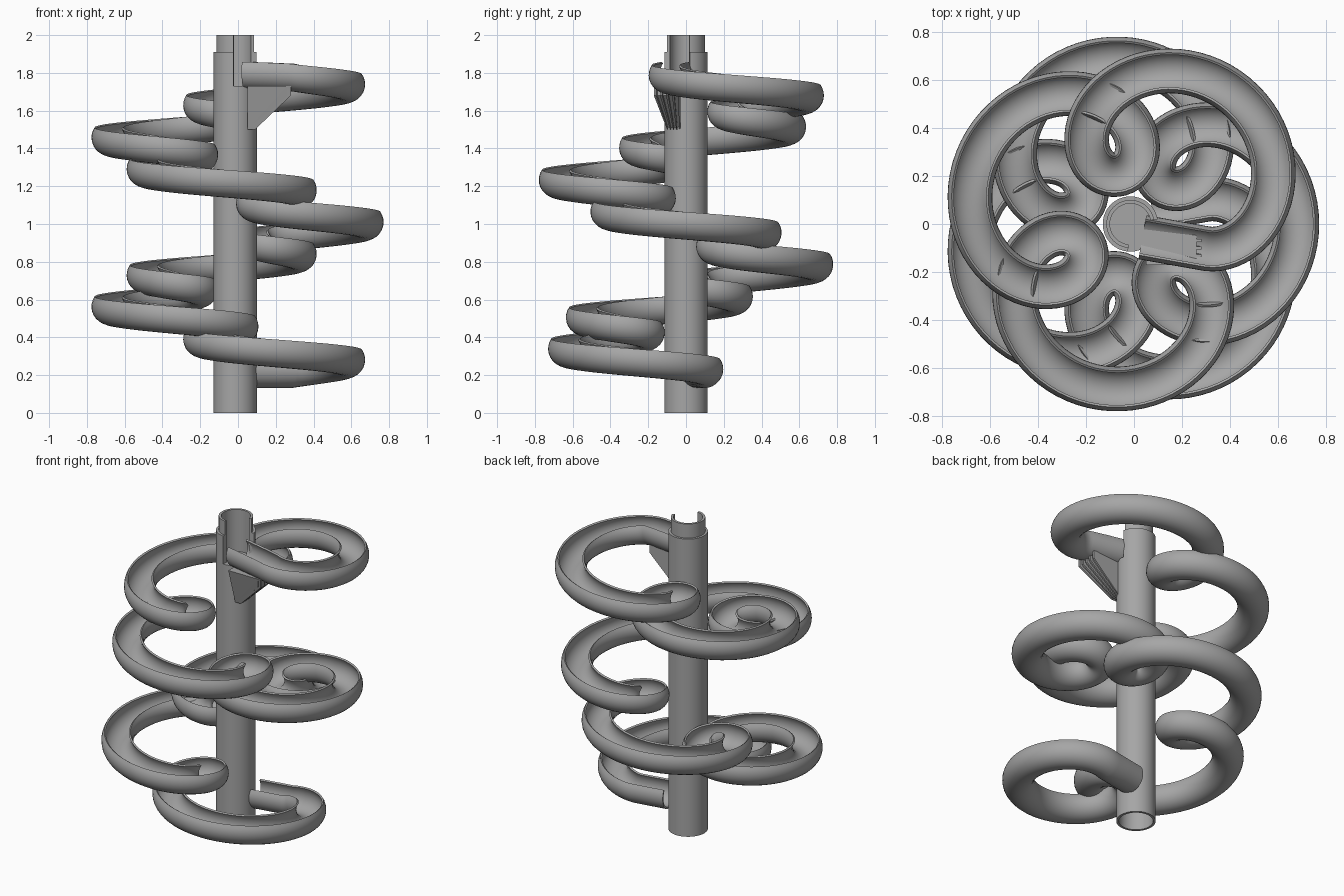
import bpy, bmesh, math
from mathutils import Vector

if "Cube" in bpy.data.objects:
    bpy.data.objects.remove(bpy.data.objects["Cube"], do_unlink=True)

grey = bpy.data.materials.new("plain grey")
grey.use_nodes = True
COLOUR = (0.38, 0.38, 0.38, 1)
grey.diffuse_color = COLOUR
grey.node_tree.nodes["Principled BSDF"].inputs["Base Color"].default_value = COLOUR

AXIS_X = -0.015          # the column stands slightly off centre
BIG, SMALL, TUBE, WALL = 0.453, 0.24, 0.093, 0.011
LOBES, DROP, MID_Z = 7, 0.232, 1.01


def finish(name, bm, smooth=True):
    bmesh.ops.recalc_face_normals(bm, faces=bm.faces)
    mesh = bpy.data.meshes.new(name)
    bm.to_mesh(mesh)
    bm.free()
    obj = bpy.data.objects.new(name, mesh)
    bpy.context.collection.objects.link(obj)
    mesh.materials.append(grey)
    if smooth:
        bpy.ops.object.select_all(action='DESELECT')
        obj.select_set(True)
        bpy.context.view_layer.objects.active = obj
        bpy.ops.object.shade_smooth_by_angle(angle=math.radians(35))
    return obj


def bridge(bm, rings, closed):
    """Skin a list of closed vertex rings, with end caps if open."""
    n = len(rings[0])
    pairs = list(zip(rings, rings[1:]))
    if closed:
        pairs.append((rings[-1], rings[0]))
    for a, b in pairs:
        for i in range(n):
            j = (i + 1) % n
            bm.faces.new((a[i], a[j], b[j], b[i]))
    if not closed:
        bm.faces.new(rings[0])
        bm.faces.new(rings[-1])


def pipe(name, outer, inner, z0, z1, start=0, sweep=360, steps=64):
    """Hollow cylinder, or a C-shaped shell when sweep is under 360."""
    bm = bmesh.new()
    full = sweep == 360
    rings = []
    for i in range(steps if full else steps + 1):
        a = math.radians(start + sweep * i / steps)
        rings.append([bm.verts.new((AXIS_X + r * math.cos(a), r * math.sin(a), z))
                      for r, z in ((outer, z0), (outer, z1), (inner, z1), (inner, z0))])
    bridge(bm, rings, full)
    return finish(name, bm)


# column, with a slot at the top where the track leaves
pipe("column", 0.115, 0.1, 0, 1.73)
pipe("column_top", 0.115, 0.1, 1.73, 1.91, 10, 255)
pipe("collar", 0.1, 0.085, 1.7, 2.0, 10, 255)

bm = bmesh.new()
bmesh.ops.create_cone(bm, cap_ends=True, segments=48, radius1=0.1, radius2=0.1, depth=0.02)
bmesh.ops.translate(bm, verts=bm.verts, vec=(AXIS_X, 0, 1.72))
finish("column_floor", bm)

# looping track path: a circle riding on a circle, sinking steadily
path = []
STEPS, TRIM = 480, 12
turn = 720
for i in range(STEPS + 1):
    deg = TRIM + (turn - 2 * TRIM) * i / STEPS
    p = math.radians(deg)
    path.append(Vector((BIG * math.cos(p) - SMALL * math.cos(4.5 * p),
                        BIG * math.sin(p) - SMALL * math.sin(4.5 * p),
                        MID_Z + DROP * LOBES * (0.5 - deg / turn))))
top_z, low_z = path[0].z, path[-1].z
path = ([Vector((0.05, -0.055, top_z + 0.01)), Vector((0.2, -0.082, top_z + 0.005))]
        + path + [Vector((0.2, 0.082, low_z)), Vector((0.09, 0.062, low_z))])

# open channel section: outer arc then inner arc back
LIP, ARC = math.radians(35), 20
angles = [math.pi - LIP + (math.pi + 2 * LIP) * i / ARC for i in range(ARC + 1)]
section = [(TUBE * math.cos(a), TUBE * math.sin(a)) for a in angles]
section += [((TUBE - WALL) * math.cos(a), (TUBE - WALL) * math.sin(a)) for a in reversed(angles)]

bm = bmesh.new()
rings = []
for i, point in enumerate(path):
    ahead = path[min(i + 1, len(path) - 1)] - path[max(i - 1, 0)]
    side = Vector((ahead.y, -ahead.x, 0)).normalized()
    base = point + Vector((AXIS_X, 0, 0))
    rings.append([bm.verts.new(base + side * u + Vector((0, 0, v))) for u, v in section])
bridge(bm, rings, False)
finish("spiral_track", bm)


# bracket wedge under the first stretch of track
def wedge(name, y0, y1, foot0, foot1, reach, foot_z):
    bm = bmesh.new()
    rings = []
    for y, foot in ((y0, foot0), (y1, foot1)):
        rings.append([bm.verts.new(c) for c in (
            (0.05, y, 1.73), (reach, y, 1.73), (reach, y, 1.68),
            (0.09, foot, foot_z), (0.05, foot, foot_z))])
    bridge(bm, rings, False)
    finish(name, bm, smooth=False)


wedge("bracket", -0.17, -0.03, -0.1, -0.03, 0.26, 1.51)
for k in range(5):
    y = -0.17 + 0.032 * k
    foot = -0.1 + 0.016 * k
    wedge("bracket_rib_%d" % (k + 1), y, y + 0.012, foot, foot + 0.006, 0.28, 1.5)
